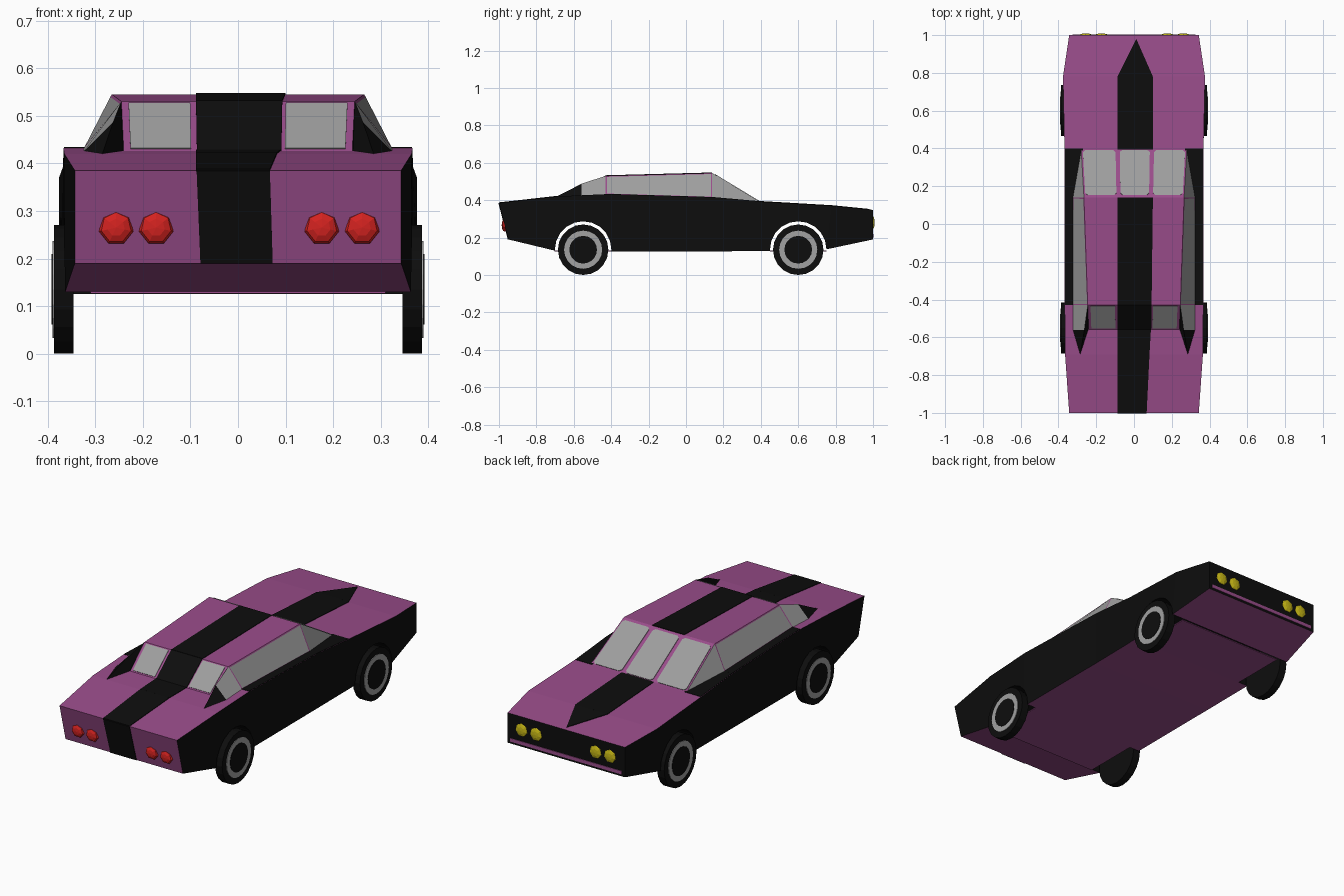
import bpy, bmesh, math
from mathutils import Vector

if "Cube" in bpy.data.objects:
    bpy.data.objects.remove(bpy.data.objects["Cube"])

def material(name, rgb):
    m = bpy.data.materials.new(name)
    m.diffuse_color = (*rgb, 1)
    m.use_nodes = True
    m.node_tree.nodes["Principled BSDF"].inputs["Base Color"].default_value = m.diffuse_color
    return m

BLACK = material("black", (0.004, 0.004, 0.004))
PURPLE = material("purple", (0.32, 0.073, 0.255))
GLASS = material("window grey", (0.34, 0.34, 0.34))
SILVER = material("rim grey", (0.36, 0.36, 0.36))
RED = material("red", (0.65, 0.016, 0.014))
YELLOW = material("yellow", (0.58, 0.48, 0.008))

def build(name, verts, faces, mats, idx=None, inset=()):
    """Mesh from points; idx = material per face; inset = (face, new material, width)."""
    bm = bmesh.new()
    vs = [bm.verts.new(v) for v in verts]
    fs = [bm.faces.new([vs[i] for i in f]) for f in faces]
    for f, i in zip(fs, idx or [0] * len(fs)):
        f.material_index = i
    bmesh.ops.recalc_face_normals(bm, faces=bm.faces)
    for i, m, w in inset:
        bmesh.ops.inset_individual(bm, faces=[fs[i]], thickness=w)
        fs[i].material_index = m
    me = bpy.data.meshes.new(name)
    bm.to_mesh(me)
    bm.free()
    ob = bpy.data.objects.new(name, me)
    for m in mats:
        me.materials.append(m)
    bpy.context.collection.objects.link(ob)
    return ob

def plate(name, pts, mat, up, t=0.003):
    """Thin flat panel lying on a surface whose outward side is 'up'."""
    pts = [Vector(p) for p in pts]
    n = (pts[1] - pts[0]).cross(pts[2] - pts[0]).normalized()
    if n.dot(Vector(up)) < 0:
        n = -n
    k = len(pts)
    verts = [p - n * 0.002 for p in pts] + [p + n * t for p in pts]
    faces = [list(range(k)), list(range(k, 2 * k))]
    faces += [(i, (i + 1) % k, (i + 1) % k + k, i + k) for i in range(k)]
    return build(name, verts, faces, [mat])

def pane(name, quad, u0, u1, v0, v1, mat, up, c=0.0):
    """Plate on part of a quad (bottom left, bottom right, top right, top left), chamfer c."""
    a, b, d, e = [Vector(p) for p in quad]
    w, h = (b - a).length, (e - a).length
    cu, cv = c / w, c / h
    uv = [(u0, v0), (u1, v0), (u1, v1), (u0, v1)]
    if c:
        uv = [(u0 + cu, v0), (u1 - cu, v0), (u1, v0 + cv), (u1, v1 - cv),
              (u1 - cu, v1), (u0 + cu, v1), (u0, v1 - cv), (u0, v0 + cv)]
    plate(name, [a.lerp(b, u).lerp(e.lerp(d, u), v) for u, v in uv], mat, up)

def cylinder(name, r, x0, x1, y, z, n, mat):
    bpy.ops.mesh.primitive_cylinder_add(vertices=n, radius=r, depth=abs(x1 - x0),
        location=((x0 + x1) / 2, y, z), rotation=(0, math.pi / 2, 0))
    ob = bpy.context.object
    ob.name = name
    ob.data.materials.append(mat)
    return ob

# Body: stations of (y top, y bottom, z top, z bottom, half width)
ST = [(-1, -.95, .385, .19, .343), (-.69, -.68, .42, .125, .365),
      (-.43, -.43, .432, .125, .367), (.14, .14, .415, .126, .367),
      (.4, .4, .392, .128, .368), (.78, .75, .37, .137, .376), (1, 1, .348, .19, .343)]

def top(y):
    for a, b in zip(ST, ST[1:]):
        if y <= b[0]:
            return a[2] + (b[2] - a[2]) * (y - a[0]) / (b[0] - a[0])

verts = []
for yt, yb, zt, zb, w in ST:
    verts += [(-w, yt, zt), (w, yt, zt), (w, yb, zb), (-w, yb, zb)]
faces, idx = [(0, 1, 2, 3), (24, 25, 26, 27)], [1, 0]
for s in range(len(ST) - 1):
    for k in range(4):
        a, b = s * 4 + k, s * 4 + (k + 1) % 4
        faces.append((a, b, b + 4, a + 4))
        idx.append(1 if k in (0, 2) else 0)
body = build("body", verts, faces, [BLACK, PURPLE], idx)

# Wheel bays run across the body, closed underneath by floor plates
WHEELS = {"rear": -.55, "front": .6}
for label, y in WHEELS.items():
    cutter = cylinder("bay_cutter", .151, -.6, .6, y, .136, 20, BLACK)
    mod = body.modifiers.new("bay", 'BOOLEAN')
    mod.operation, mod.solver, mod.object = 'DIFFERENCE', 'EXACT', cutter
    bpy.context.view_layer.objects.active = body
    bpy.ops.object.modifier_apply(modifier=mod.name)
    bpy.data.objects.remove(cutter)
    plate(label + "_floor", [(-.31, y - .152, .129), (.31, y - .152, .129),
                             (.31, y + .152, .129), (-.31, y + .152, .129)], PURPLE, (0, 0, -1))

# Wheels
for label, y in WHEELS.items():
    for side, s in (("left", -1), ("right", 1)):
        n = f"{label}_{side}_"
        cylinder(n + "tyre", .135, s * .346, s * .387, y, .135, 20, BLACK)
        cylinder(n + "rim", .102, s * .38, s * .390, y, .135, 20, SILVER)
        cylinder(n + "hub", .074, s * .38, s * .392, y, .135, 20, BLACK)

# Cabin: purple frame, side windows inset, front quarter windows grey
half = [(.265, .14, .545), (.245, -.43, .53), (.28, .4, .388),
        (.325, .14, .413), (.325, -.43, .43), (.24, -.56, .424)]
cv = half + [(-x, y, z) for x, y, z in half]
cf = [(0, 1, 7, 6), (0, 2, 8, 6), (1, 5, 11, 7),
      (0, 3, 4, 1), (6, 9, 10, 7), (0, 2, 3), (6, 8, 9),
      (1, 4, 5), (7, 10, 11), (2, 3, 4, 5, 11, 10, 9, 8)]
build("cabin", cv, cf, [PURPLE, GLASS, BLACK], [0, 0, 0, 0, 0, 1, 1, 2, 2, 0],
      inset=[(3, 1, .009), (4, 1, .009)])

# Windscreen panes and rear window panes
screen = [cv[8], cv[2], cv[0], cv[6]]
for i, (a, b) in enumerate([(.015, .325), (.365, .65), (.69, .985)]):
    pane(f"windscreen_pane_{i + 1}", screen, a, b, .04, .95, GLASS, (0, 1, 1), .012)
back = [cv[11], cv[5], cv[1], cv[7]]
for nm, a, b, m in (("rear_pane_left", .03, .295, GLASS), ("rear_pane_right", .705, .97, GLASS),
                    ("rear_window_stripe", .32, .69, BLACK)):
    pane(nm, back, a, b, .0 if m == BLACK else .06, 1 if m == BLACK else .96, m, (0, -1, 1))

# Rear buttresses beside the back window, and black shoulders beside the cabin
for side, s in (("left", -1), ("right", 1)):
    bv = [(.245, -.43, .53), (.262, -.56, .487), (.285, -.69, .42), (.325, -.56, .424),
          (.325, -.43, .43), (.242, -.56, .424)]
    build(side + "_buttress", [(s * x, y, z) for x, y, z in bv],
          [(0, 1, 3, 4), (1, 2, 3), (0, 1, 2, 5), (0, 4, 5), (2, 3, 4, 5)],
          [BLACK, GLASS], [1, 0, 0, 0, 0])
    for i, (y0, y1) in enumerate([(-.43, .14), (.14, .4)]):
        plate(f"{side}_shoulder_{i + 1}", [(s * x, y, top(y)) for x, y in
              ((.27, y0), (.366, y0), (.366, y1), (.27, y1))], BLACK, (0, 0, 1), .002)

# Centre stripe over bonnet, roof, boot and tail
L, R = -.088, .1
def stripe(name, pts):
    plate(name, [(x, y, top(y)) for x, y in pts], BLACK, (0, 0, 1))
stripe("bonnet_stripe", [(L, .395), (R, .395), (R, .78), (L, .78)])
stripe("bonnet_stripe_tip", [(L, .78), (R, .78), (.012, .98)])
stripe("boot_stripe_front", [(L, -.69), (.082, -.69), (.09, -.55), (L, -.55)])
stripe("boot_stripe_rear", [(L, -1), (.067, -1), (.082, -.69), (L, -.69)])
plate("roof_stripe", [(L, .14, .545), (R, .14, .545), (.093, -.43, .53), (L, -.43, .53)],
      BLACK, (0, 0, 1))
plate("tail_stripe", [(-.087, -1, .385), (.067, -1, .385), (.073, -.95, .19), (-.079, -.95, .19)],
      BLACK, (0, -1, 0))

# Purple bumper line on the black nose
plate("nose_line", [(-.325, 1, .201), (.325, 1, .201), (.325, 1, .219), (-.325, 1, .219)],
      PURPLE, (0, 1, 0))

# Tail lights and headlights: faceted domes
for label, y, z, m in (("tail_light", -.969, .265, RED), ("headlight", .998, .278, YELLOW)):
    for i, x in enumerate((-.256, -.172, .176, .261)):
        bpy.ops.mesh.primitive_uv_sphere_add(segments=7, ring_count=6, radius=.037,
            location=(x, y, z), rotation=(math.pi / 2, 0, 0))
        ob = bpy.context.object
        ob.name = f"{label}_{i + 1}"
        ob.scale = (1, 1, .45 if m == RED else .3)
        ob.data.materials.append(m)
